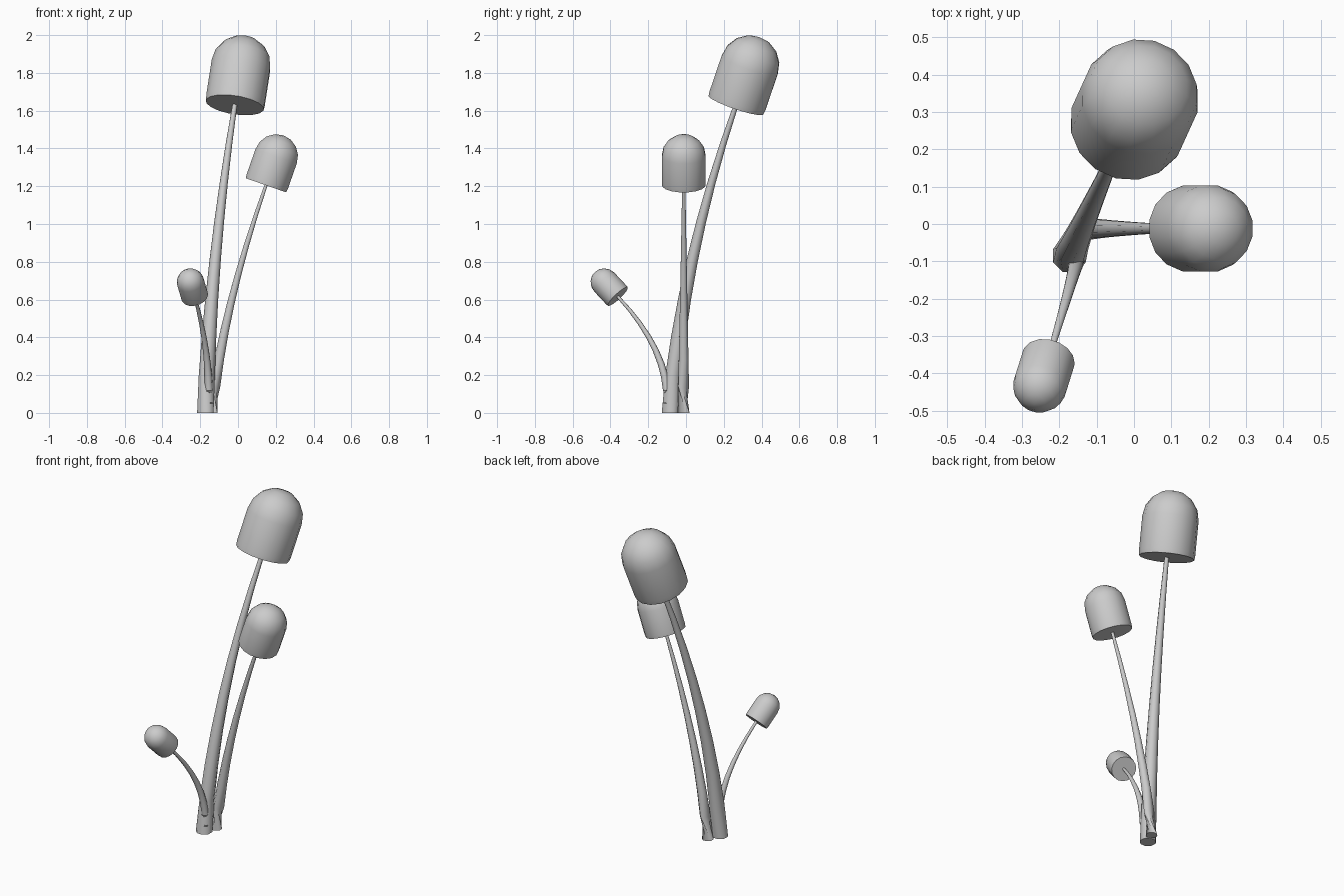
import bpy, bmesh, math
from mathutils import Vector

cube = bpy.data.objects.get("Cube")
if cube:
    bpy.data.objects.remove(cube, do_unlink=True)

GREY = (0.6, 0.6, 0.6, 1)
grey = bpy.data.materials.new("plain grey")
grey.use_nodes = True
grey.diffuse_color = GREY
grey.node_tree.nodes["Principled BSDF"].inputs["Base Color"].default_value = GREY


def sweep(name, rings, sides, pole=None):
    """Skin a list of (centre, direction, radius) rings, with an optional pole on top."""
    bm = bmesh.new()
    loops = []
    for centre, direction, radius in rings:
        turn = direction.to_track_quat('Z', 'Y')
        angles = [math.tau * (i + 0.5) / sides for i in range(sides)]
        loops.append([bm.verts.new(centre + turn @ Vector((math.cos(a), math.sin(a), 0)) * radius)
                      for a in angles])
    for low, high in zip(loops, loops[1:]):
        for i in range(sides):
            j = (i + 1) % sides
            bm.faces.new((low[i], low[j], high[j], high[i]))
    bm.faces.new(loops[0][::-1])
    if pole:
        tip = bm.verts.new(pole)
        for i in range(sides):
            bm.faces.new((loops[-1][i], loops[-1][(i + 1) % sides], tip))
    else:
        bm.faces.new(loops[-1])
    mesh = bpy.data.meshes.new(name)
    bm.to_mesh(mesh)
    bm.free()
    mesh.materials.append(grey)
    obj = bpy.data.objects.new(name, mesh)
    bpy.context.collection.objects.link(obj)
    bpy.ops.object.select_all(action='DESELECT')
    obj.select_set(True)
    bpy.context.view_layer.objects.active = obj
    bpy.ops.object.shade_smooth_by_angle(angle=math.radians(50))


def stem(name, start, bend, end, r_base, r_top, steps=8):
    """Tapered stalk along a quadratic curve."""
    a, b, c = Vector(start), Vector(bend), Vector(end)
    rings = []
    for k in range(steps + 1):
        t = k / steps
        point = a * (1 - t) ** 2 + b * 2 * t * (1 - t) + c * t * t
        along = (b - a) * (1 - t) + (c - b) * t if k else Vector((0, 0, 1))
        rings.append((point, along, r_base + (r_top - r_base) * t))
    sweep(name, rings, 8)


def cap(name, base, axis, radius, side, dome_rings=4):
    """Straight-sided cap with a half-round top."""
    base, axis = Vector(base), Vector(axis).normalized()
    centre = base + axis * side
    rings = [(base, axis, radius * 0.98), (base + axis * side * 0.12, axis, radius)]
    for k in range(dome_rings):
        a = math.pi / 2 * k / dome_rings
        rings.append((centre + axis * radius * math.sin(a), axis, radius * math.cos(a)))
    sweep(name, rings, 16, centre + axis * radius)


# name, stem start, stem bend, cap base, cap axis, stem radii, cap radius, cap side height
mushrooms = [
    ("tall", (-0.173, -0.085, 0), (-0.147, -0.024, 0.8), (-0.017, 0.265, 1.63),
     (0.155, 0.34, 1), (0.047, 0.013), 0.159, 0.225),
    ("middle", (-0.14, -0.013, 0), (-0.082, -0.012, 0.55), (0.148, -0.012, 1.205),
     (0.35, 0, 1), (0.034, 0.009), 0.118, 0.162),
    ("small", (-0.155, -0.098, 0.05), (-0.148, -0.092, 0.33), (-0.229, -0.361, 0.616),
     (-0.21, -0.67, 0.715), (0.024, 0.008), 0.073, 0.107),
]
for name, start, bend, base, axis, radii, radius, side in mushrooms:
    stem(name + "_stem", start, bend, base, *radii)
    cap(name + "_cap", base, axis, radius, side)
